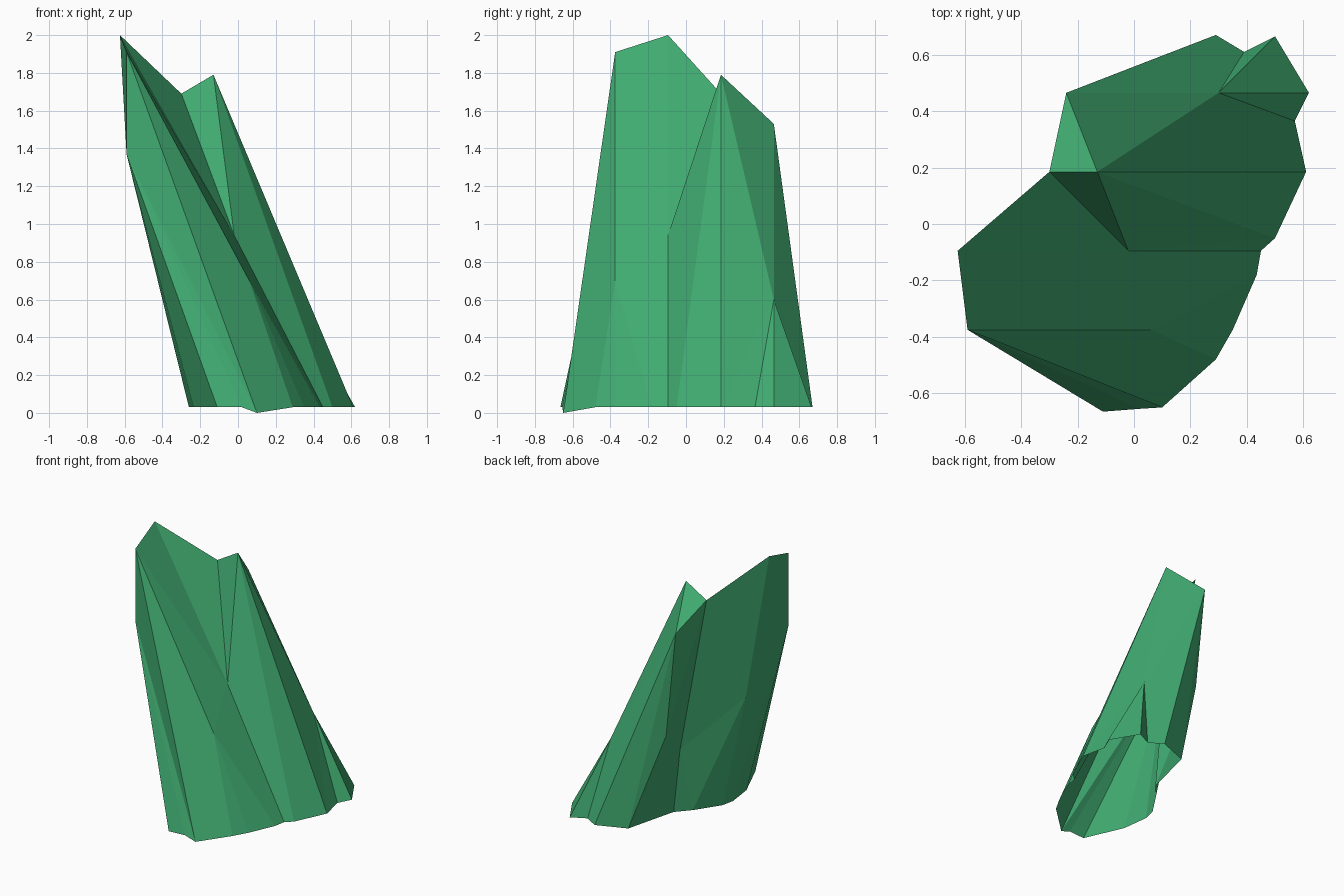
import bpy, bmesh

default = bpy.data.objects.get("Cube")
if default:
    bpy.data.objects.remove(default, do_unlink=True)

# Colour
green = bpy.data.materials.new("crystal_green")
green.use_nodes = True
colour = (.052, .41, .165, 1)
green.diffuse_color = colour
green.node_tree.nodes["Principled BSDF"].inputs["Base Color"].default_value = colour

bm = bmesh.new()
GROUND = .03

# Foot outline, counter-clockwise from the front corner
outline = [(-.11, -.665), (.02, -.655), (.1, -.65), (.29, -.48), (.35, -.375),
           (.435, -.18), (.45, -.095), (.5, -.05), (.61, .185), (.57, .365),
           (.62, .465), (.5, .665), (.39, .61), (.29, .67), (.07, .585),
           (.04, .465), (-.03, .19), (-.12, .09), (-.24, -.09),
           (-.26, -.185), (-.235, -.38)]
foot = [bm.verts.new((x, y, GROUND)) for x, y in outline]
foot[2].co.z = 0   # lowest front tip

# Corners above the foot, on evenly spaced slices in y
corners = {
    "peak": (-.625, -.095, 2), "front_top": (-.59, -.375, 1.91),
    "front_under": (-.59, -.375, 1.37), "front_slope": (.06, -.375, .7),
    "saddle": (-.3, .185, 1.69), "second_peak": (-.13, .185, 1.79),
    "valley": (-.02, -.095, .94), "back_top": (-.24, .465, 1.53),
    "back_notch": (.3, .465, .6), "back_under": (-.16, .465, .74),
    "mid_under": (-.08, .185, .51), "deep_under": (-.43, -.095, .89),
}
top = {name: bm.verts.new(co) for name, co in corners.items()}

# Walls: each corner fans down to a run of foot points, then joins the next
walls = [("front_under", 2), ("front_top", 3), ("front_slope", 6), ("valley", 7),
         ("second_peak", 8), ("back_notch", 12), ("back_top", 14),
         ("back_under", 16), ("mid_under", 17), ("deep_under", 19),
         ("front_under", len(foot))]
start = 0
for i, (name, end) in enumerate(walls):
    for k in range(start, end):
        bm.faces.new((top[name], foot[k], foot[(k + 1) % len(foot)]))
    if i + 1 < len(walls):
        bm.faces.new((top[name], foot[end], top[walls[i + 1][0]]))
    start = end


def crown_fan(hub, *rim):
    """Facets from one upper corner to a run of its neighbours."""
    for a, b in zip(rim, rim[1:]):
        bm.faces.new((top[hub], top[a], top[b]))


# Crown facets between the upper corners
crown_fan("saddle", "second_peak", "back_top", "back_under", "mid_under",
          "deep_under", "peak", "valley", "second_peak")
crown_fan("peak", "deep_under", "front_under", "front_top", "valley")
crown_fan("valley", "front_top", "front_slope")
crown_fan("second_peak", "back_notch", "back_top")

# Flat-shaded open shell
bmesh.ops.recalc_face_normals(bm, faces=bm.faces[:])
mesh = bpy.data.meshes.new("leaning_crystal")
bm.to_mesh(mesh)
bm.free()
mesh.materials.append(green)
crystal = bpy.data.objects.new("leaning_crystal", mesh)
bpy.context.collection.objects.link(crystal)
